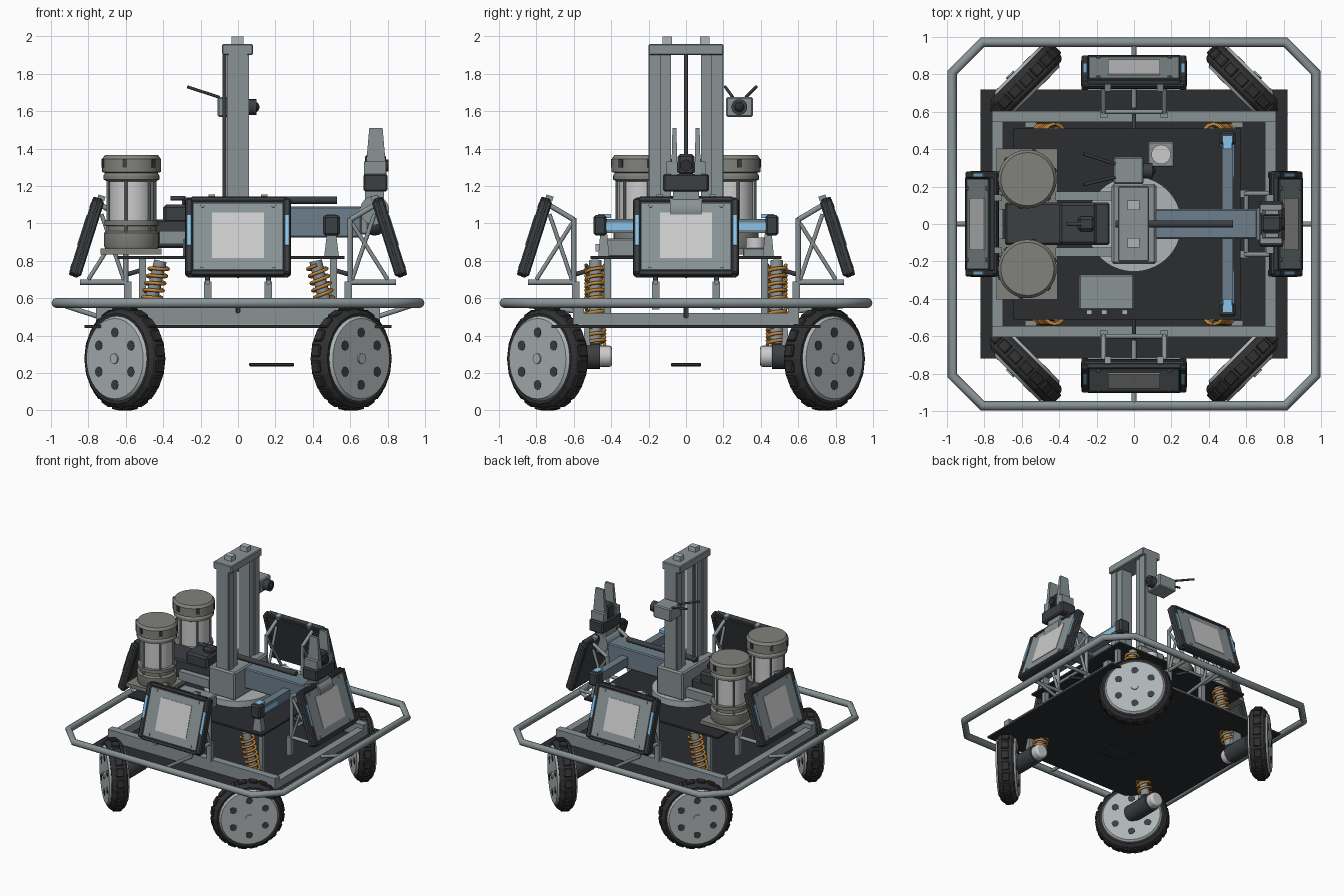
import bpy, bmesh, math
from mathutils import Vector, Matrix

if "Cube" in bpy.data.objects:
    bpy.data.objects.remove(bpy.data.objects["Cube"])

def mat(name, r, g, b):
    m = bpy.data.materials.new(name)
    m.diffuse_color = (r, g, b, 1)
    m.use_nodes = True
    m.node_tree.nodes["Principled BSDF"].inputs["Base Color"].default_value = m.diffuse_color
    return m

STEEL = mat("steel", .25, .29, .30)
PALE = mat("pale_metal", .42, .46, .47)
DARK = mat("dark_body", .045, .05, .055)
BLACK = mat("black_plate", .025, .026, .03)
RUBBER = mat("rubber", .03, .03, .03)
ORANGE = mat("orange_spring", .55, .24, .04)
BLUE = mat("blue_light", .25, .55, .80)
ARM = mat("arm_blue_grey", .15, .21, .26)
OLIVE = mat("canister_grey", .22, .225, .20)
WHITE = mat("off_white", .65, .67, .67)
I = Matrix.Identity(4)
SIGNS = [(x, y) for x in (-1, 1) for y in (-1, 1)]

def finish(name, bm, m, M=I, bevel=0):
    me = bpy.data.meshes.new(name)
    bm.transform(M)
    bmesh.ops.recalc_face_normals(bm, faces=bm.faces)
    bm.to_mesh(me)
    bm.free()
    me.materials.append(m)
    ob = bpy.data.objects.new(name, me)
    bpy.context.collection.objects.link(ob)
    if bevel:
        b = ob.modifiers.new("bevel", 'BEVEL')
        b.width, b.segments = bevel, 1
    return ob

def box(name, x0, x1, y0, y1, z0, z1, m, M=I, bevel=0, taper=1):
    bm = bmesh.new()
    bmesh.ops.create_cube(bm, size=1)
    for v in bm.verts:
        if v.co.z > 0:
            v.co.x *= taper
            v.co.y *= taper
    S = Matrix.Translation(((x0+x1)/2, (y0+y1)/2, (z0+z1)/2)) @ Matrix.Diagonal((x1-x0, y1-y0, z1-z0, 1))
    return finish(name, bm, m, M @ S, bevel)

def smooth(ob, deg=35):
    for p in ob.data.polygons:
        p.use_smooth = True
    ob.data.set_sharp_from_angle(angle=math.radians(deg))
    return ob

def rod(name, a, b, r, m, M=I, n=12, r2=None):
    a, b = Vector(a), Vector(b)
    bm = bmesh.new()
    T = Matrix.Translation((a+b)/2) @ (b-a).to_track_quat('Z', 'Y').to_matrix().to_4x4()
    bmesh.ops.create_cone(bm, cap_ends=True, segments=n, radius1=r, radius2=r if r2 is None else r2,
                          depth=(b-a).length, matrix=T)
    return smooth(finish(name, bm, m, M))

def ball(name, c, r, m):
    bm = bmesh.new()
    bmesh.ops.create_uvsphere(bm, u_segments=16, v_segments=10, radius=r, matrix=Matrix.Translation(c))
    return smooth(finish(name, bm, m), 60)

def lathe(name, prof, n, m, M=I):
    bm = bmesh.new()
    rings = [[bm.verts.new((r*math.cos(2*math.pi*i/n), r*math.sin(2*math.pi*i/n), h)) for i in range(n)] for r, h in prof]
    for A, B in zip(rings, rings[1:]):
        for i in range(n):
            bm.faces.new((A[i], A[(i+1) % n], B[(i+1) % n], B[i]))
    bm.faces.new(rings[0])
    bm.faces.new(rings[-1])
    return finish(name, bm, m, M)

def wire(name, pts, r, m, cyclic=False):
    cu = bpy.data.curves.new(name, 'CURVE')
    cu.dimensions = '3D'
    cu.bevel_depth, cu.bevel_resolution = r, 2
    s = cu.splines.new('POLY')
    s.points.add(len(pts)-1)
    for p, c in zip(s.points, pts):
        p.co = (*c, 1)
    s.use_cyclic_u = cyclic
    cu.materials.append(m)
    ob = bpy.data.objects.new(name, cu)
    bpy.context.collection.objects.link(ob)

# chassis: bumper ring, rails, belly plate, deck
a, b = .81, .972
wire("bumper_ring", [(x, y, .575) for x, y in
     [(-a, -b), (a, -b), (b, -a), (b, a), (a, b), (-a, b), (-b, a), (-b, -a)]], .027, STEEL, True)
for s in (-1, 1):
    box("long_rail", -.76, .76, s*.575-.03, s*.575+.03, .46, .555, STEEL)
    box("cross_rail", s*.73-.03, s*.73+.03, -.55, .55, .455, .52, STEEL)
    rod("bumper_stay_y", (0, s*.58, .53), (0, s*.972, .575), .013, STEEL)
    rod("bumper_stay_x", (s*.74, 0, .5), (s*.972, 0, .575), .013, STEEL)
box("belly_plate", -.82, .82, -.72, .72, .442, .458, BLACK)
box("lower_sensor_plate", .06, .30, -.08, .08, .235, .255, BLACK, bevel=.005)
box("deck_plate", -.645, .57, -.51, .51, .81, .825, BLACK)

# corners: wheel, motor, spring, deck post
for sx, sy in SIGNS:
    d = Vector((sx, sy, 0)).normalized()
    M = Matrix.Translation((sx*.605, sy*.74, .277)) @ d.to_track_quat('Z', 'Y').to_matrix().to_4x4()
    lathe("tyre", [(.2, -.058), (.243, -.062), (.262, -.045), (.270, -.02), (.270, .02), (.262, .045), (.243, .062), (.2, .058)], 20, RUBBER, M)
    for i in range(20):
        R = M @ Matrix.Rotation(2*math.pi*(i+.5)/20, 4, 'Z')
        box("tread_block", .255, .277, -.033, .033, -.03, .03, RUBBER, R, .006)
    smooth(lathe("wheel_hub", [(.215, -.076), (.228, -.06), (.228, .06), (.215, .076)], 32, PALE, M), 30)
    rod("hub_cap", (0, 0, .07), (0, 0, .085), .028, PALE, M)
    for i in range(6):
        t = math.pi*i/3 + math.pi/6
        x, y = .14*math.cos(t), .14*math.sin(t)
        rod("hub_hole", (x, y, -.078), (x, y, .078), .027, DARK, M)
    rod("motor_body", (sx*.56, sy*.70, .29), (sx*.56, sy*.46, .29), .068, DARK, n=20)
    mb = rod("motor_cap", (sx*.56, sy*.47, .29), (sx*.56, sy*.395, .29), .057, WHITE, n=20)
    bv = mb.modifiers.new("bevel", 'BEVEL')
    bv.width, bv.segments, bv.limit_method = .015, 2, 'ANGLE'
    lo, hi = Vector((sx*.52, sy*.485, .34)), Vector((sx*.415, sy*.485, .80))
    rod("shock_rod", lo, hi, .034, STEEL, n=16)
    q = (hi-lo).to_track_quat('Z', 'Y')
    N = 132
    wire("coil_spring", [lo + (hi-lo)*(.03+.92*i/N) + q @ Vector((.05*math.cos(i*math.pi/6), .05*math.sin(i*math.pi/6), 0))
                         for i in range(N+1)], .0095, ORANGE)
    box("motor_bracket", sx*.55-.05, sx*.55+.05, sy*.53-.02, sy*.53+.02, .33, .46, STEEL, taper=.6)
    box("deck_post", sx*.51-.018, sx*.51+.018, sy*.42-.018, sy*.42+.018, .45, .81, STEEL)

# four tilted side panels with tube supports
for k in range(4):
    R = Matrix.Rotation(k*math.pi/2, 4, 'Z')
    P = R @ Matrix.Translation((0, -.808, .925)) @ Matrix.Rotation(math.radians(-17.6), 4, 'X')
    box("panel_body", -.283, .283, -.022, .025, -.222, .222, DARK, P, .018)
    for s in (-1, 1):
        box("panel_side_guard", s*.262-.02, s*.262+.02, -.034, .032, -.21, .21, DARK, P, .008)
        box("panel_edge_guard", -.25, .25, -.032, .02, s*.207-.013, s*.207+.013, DARK, P, .005)
        box("panel_light", s*.262-.011, s*.262+.011, -.038, .0, -.055, .115, BLUE, P)
        for t in (-1, 1):
            rod("panel_bolt", (s*.19, -.036, t*.17), (s*.19, -.02, t*.17), .012, STEEL, P, 8)
        box("panel_clip", s*.14-.018, s*.14+.018, -.01, .03, .21, .238, STEEL, P)
        x = s*.163
        rod("support_upright", (x, -.6, .68), (x, -.6, 1.03), .014, STEEL, R)
        rod("support_base", (x, -.6, .685), (x, -.845, .685), .014, STEEL, R)
        rod("support_top", (x, -.6, 1.02), (x, -.735, 1.10), .014, STEEL, R)
        rod("support_diagonal", (x, -.61, 1.0), (x, -.80, .70), .011, STEEL, R)
        rod("support_brace", (x, -.61, .70), (x, -.73, 1.05), .011, STEEL, R)
        box("support_foot", x-.02, x+.02, -.61, -.57, .54, .69, STEEL, R)
    rod("support_crossbar", (-.163, -.6, .75), (.163, -.6, .75), .012, STEEL, R)
    rod("deck_stay", (0, -.62, .72), (0, -.50, .755), .012, DARK, R)
    plate = box("panel_face", -.24, .24, -.03, 0, -.185, .185, ARM, P)
    plate.data.materials[0] = STEEL
    box("panel_plaque", -.14, .14, -.034, 0, -.125, .13, WHITE, P)

# turntable and mast
rod("turntable", (0, 0, .82), (0, 0, .875), .255, PALE, n=40)
box("mast_base", -.12, .12, -.215, .215, .87, 1.10, STEEL, bevel=.012)
for s in (-1, 1):
    box("mast_post", -.05, .05, s*.14-.06, s*.14+.06, 1.05, 1.91, STEEL)
    box("mast_post_rib", -.06, .06, s*.165-.03, s*.165+.03, 1.05, 1.91, STEEL)
    box("mast_cap_bolt", -.035, .03, s*.10-.025, s*.10+.025, 1.95, 2.0, PALE)
box("mast_cap", -.085, .08, -.2, .2, 1.90, 1.96, STEEL, bevel=.006)
rod("mast_cable", (-.073, 0, 1.1), (-.073, 0, 1.9), .011, DARK)

# mast camera
box("camera_body", -.11, .05, .213, .357, 1.57, 1.675, STEEL, bevel=.008)
rod("camera_lens", (.04, .285, 1.622), (.10, .285, 1.622), .042, DARK, n=20)
ball("camera_glass", (.085, .285, 1.622), .03, BLACK)
rod("camera_antenna", (-.1, .25, 1.675), (-.27, .21, 1.73), .008, DARK)
rod("camera_antenna", (-.1, .32, 1.675), (-.27, .375, 1.73), .008, DARK)

# arm, wrist and gripper
box("arm_beam", .08, .66, -.08, .08, .925, 1.09, ARM, bevel=.008)
rod("arm_piston", (-.10, 0, 1.125), (.53, 0, 1.125), .02, DARK)
box("counterweight", -.69, -.13, -.112, .115, .87, 1.02, DARK, bevel=.01)
box("counterweight_top", -.40, -.20, -.112, .115, 1.0, 1.10, DARK, bevel=.015)
box("rear_sensor", -.30, -.21, -.04, .04, 1.09, 1.14, DARK, bevel=.015)
rod("rear_sensor_tip", (-.36, 0, 1.135), (-.28, 0, 1.135), .012, DARK)
box("wrist_mount", .63, .70, -.07, .07, .94, 1.08, STEEL, bevel=.01)
rod("wrist_joint", (.73, -.085, 1.07), (.73, .085, 1.07), .078, STEEL, n=24)
ball("wrist_ball", (.73, 0, 1.0), .065, DARK)
box("wrist_link", .68, .78, -.07, .07, 1.08, 1.18, STEEL)
box("gripper_block", .67, .80, -.123, .123, 1.17, 1.265, DARK, bevel=.01)
for s in (-1, 1):
    box("gripper_finger", .68, .795, s*.062-.017, s*.062+.017, 1.26, 1.51, STEEL, taper=.62)
    box("finger_base", .675, .79, s*.08-.025, s*.08+.025, 1.25, 1.33, STEEL)
box("gripper_camera", .68, .79, -.045, .045, 1.26, 1.37, DARK, bevel=.012)
rod("gripper_lens", (.78, 0, 1.31), (.805, 0, 1.31), .032, BLACK, n=16)

# transverse light bar
box("light_bar", .47, .53, -.49, .49, .95, 1.025, ARM)
for s in (-1, 1):
    box("light_bar_end", .455, .545, s*.46-.035, s*.46+.035, .935, 1.045, DARK, bevel=.012)
    box("light_bar_lamp", .475, .525, s*.435-.035, s*.435+.035, 1.03, 1.05, BLUE)
    box("light_bar_strip", .52, .535, s*.34-.09, s*.34+.09, .965, 1.005, BLUE)
    box("light_bar_foot", .46, .54, s*.44-.03, s*.44+.03, .82, .95, STEEL, taper=.6)

# twin canisters
for s in (-1, 1):
    y = s*.24
    C = Matrix.Translation((-.57, y, 0))
    box("canister_base", -.735, -.41, y-.163, y+.163, .835, .865, OLIVE)
    box("canister_bracket", -.42, -.12, s*.15-.025, s*.15+.025, .89, .96, STEEL)
    smooth(lathe("canister_bottom", [(.14, .865), (.147, .88), (.147, .95), (.13, .96), (.13, .985), (.145, .99), (.145, 1.015)], 32, OLIVE, C), 30)
    rod("canister_glass", (0, 0, 1.0), (0, 0, 1.24), .118, WHITE, C, 32)
    smooth(lathe("canister_lid", [(.13, 1.225), (.15, 1.235), (.15, 1.255), (.14, 1.27), (.157, 1.275), (.157, 1.345), (.142, 1.365)], 32, OLIVE, C), 30)
    for i in range(6):
        t = math.pi*i/3 + .3
        p = Vector((.132*math.cos(t), .132*math.sin(t), 0))
        rod("canister_tie_rod", p + Vector((0, 0, .87)), p + Vector((0, 0, 1.25)), .008, STEEL, C, 8)
        box("lid_clip", .15, .163, -.012, .012, 1.30, 1.345, DARK, C @ Matrix.Rotation(t, 4, 'Z'))

# deck equipment
box("equipment_box", -.295, 0, -.46, -.27, .82, .92, STEEL, bevel=.008)
for x in (-.24, -.16, -.05):
    box("box_connector", x-.015, x+.015, -.485, -.455, .85, .89, PALE)
box("beacon_base", .075, .215, .305, .44, .82, .87, STEEL, bevel=.006)
rod("beacon", (.145, .372, .86), (.145, .372, .925), .052, WHITE, n=24)
